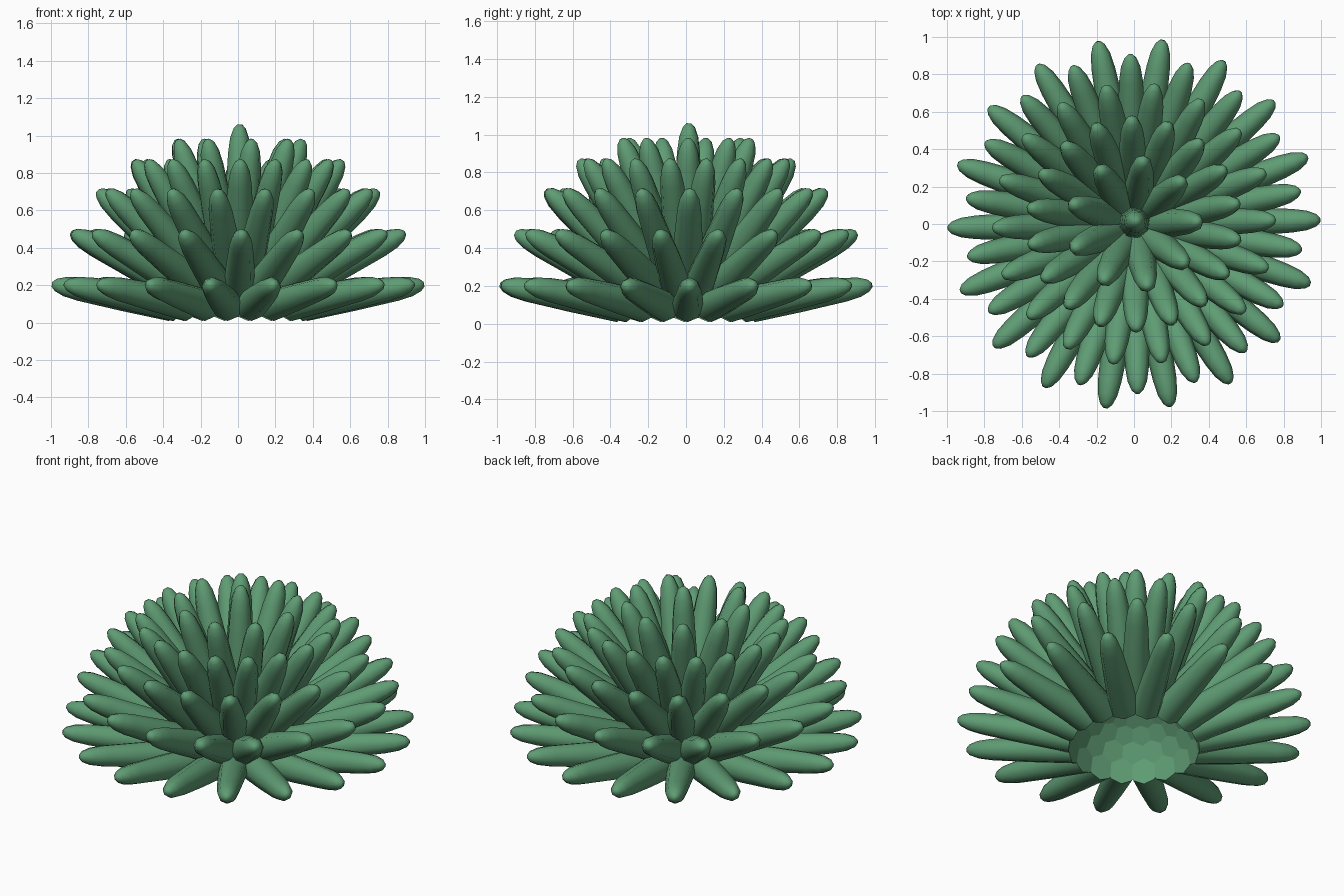
import bpy, bmesh, math
from mathutils import Vector

if "Cube" in bpy.data.objects:
    bpy.data.objects.remove(bpy.data.objects["Cube"])

green = bpy.data.materials.new("leaf green")
green.diffuse_color = (0.115, 0.335, 0.175, 1)
green.use_nodes = True
green.node_tree.nodes["Principled BSDF"].inputs["Base Color"].default_value = green.diffuse_color

SIDES = 8
CENTRE = Vector((0, 0, 0.03))
# leaf profile: distance from the centre, radius
PROFILE = [(0.36, 0.085), (0.62, 0.076), (0.86, 0.063), (0.94, 0.052), (0.99, 0.033), (1.01, 0.013)]


def add_leaf(bm, azimuth, elevation, stretch=1.0):
    """One tapered eight-sided leaf pointing away from the centre."""
    a, e = math.radians(azimuth), math.radians(elevation)
    axis = Vector((math.cos(a) * math.cos(e), math.sin(a) * math.cos(e), math.sin(e)))
    side = Vector((-math.sin(a), math.cos(a), 0))
    up = axis.cross(side)
    rings = []
    for s, r in PROFILE:
        ring = []
        for k in range(SIDES):
            t = math.tau * k / SIDES
            ring.append(bm.verts.new(CENTRE + axis * s * stretch
                                     + (side * math.cos(t) + up * math.sin(t)) * r))
        rings.append(ring)
    for lo, hi in zip(rings, rings[1:]):
        for k in range(SIDES):
            j = (k + 1) % SIDES
            bm.faces.new((lo[k], lo[j], hi[j], hi[k]))
    bm.faces.new(rings[0])
    bm.faces.new(rings[-1])


def leaf_ring(name, count, offset, elevation, stretch=1.0):
    bm = bmesh.new()
    for i in range(count):
        add_leaf(bm, offset + 360 * i / count, elevation, stretch)
    bmesh.ops.recalc_face_normals(bm, faces=bm.faces)
    mesh = bpy.data.meshes.new(name)
    bm.to_mesh(mesh)
    bm.free()
    mesh.materials.append(green)
    obj = bpy.data.objects.new(name, mesh)
    bpy.context.collection.objects.link(obj)
    bpy.context.view_layer.objects.active = obj
    obj.select_set(True)
    bpy.ops.object.shade_smooth_by_angle(angle=math.radians(50))
    obj.select_set(False)


# leaf rings from the outside inwards, staggered by half a step
leaf_ring("outer_leaves", 18, 1.2, 10)
leaf_ring("second_leaves", 18, 11.2, 26.5)
leaf_ring("third_leaves", 18, 1.5, 42)
leaf_ring("fourth_leaves", 18, 11.2, 56)
leaf_ring("inner_leaves", 9, 2, 70)
leaf_ring("centre_leaf", 1, 60, 89, 1.02)
